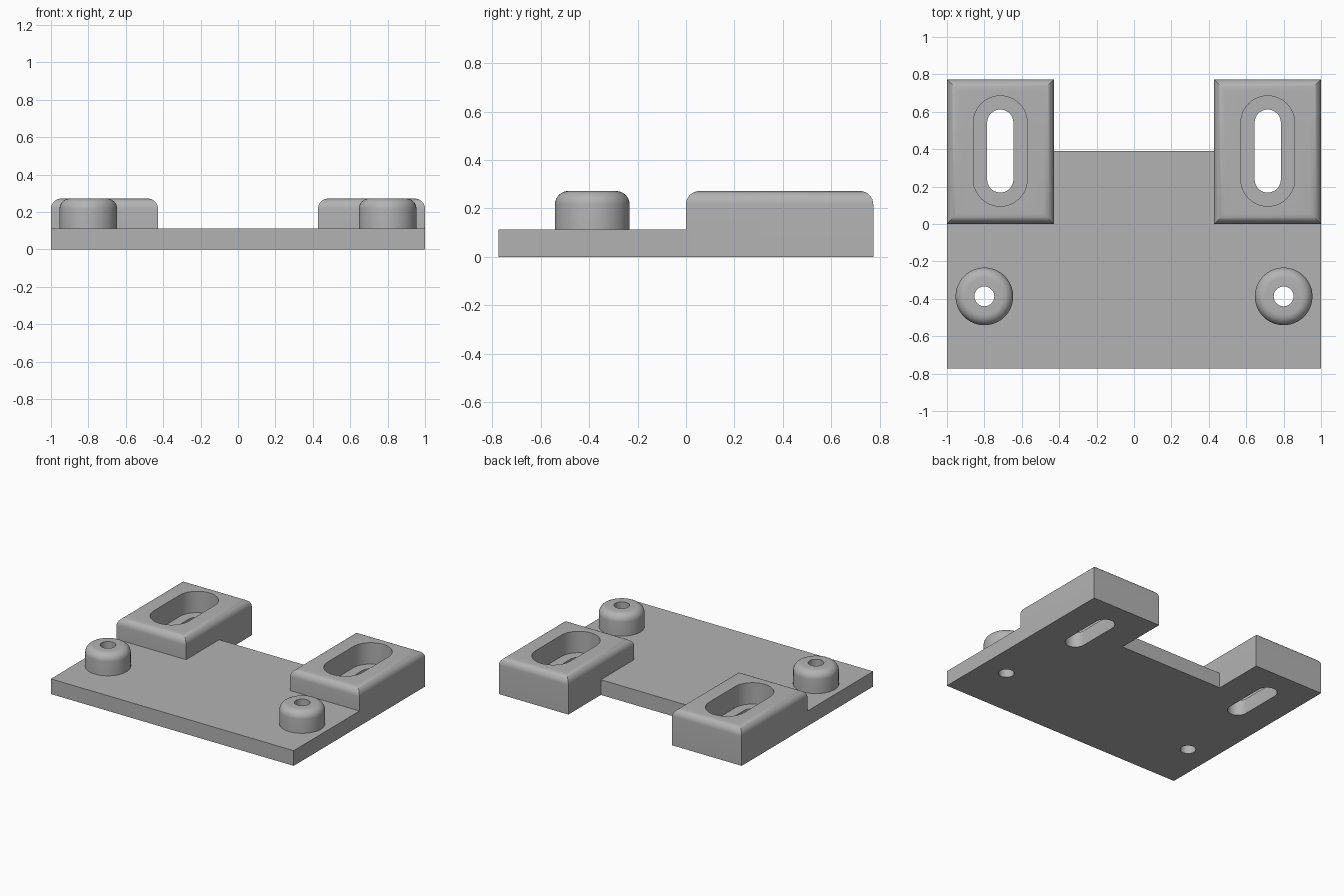
import bpy
import bmesh
from math import pi, cos, sin, radians
from mathutils import Vector

cube = bpy.data.objects.get("Cube")
if cube:
    bpy.data.objects.remove(cube, do_unlink=True)

THICK, TOP, FILLET = 0.113, 0.272, 0.055
BACK, NOTCH = 0.773, 0.39
SLOT_X, SLOT_Y = 0.715, 0.39
BOSS_X, BOSS_Y = 0.8, -0.387

grey = bpy.data.materials.new("plain_grey")
grey.use_nodes = True
colour = (0.45, 0.45, 0.45, 1)
grey.diffuse_color = colour
grey.node_tree.nodes["Principled BSDF"].inputs["Base Color"].default_value = colour


def prism(name, outline, z0, z1, fillet=0):
    """Extrude an outline upward and optionally round its top rim."""
    bm = bmesh.new()
    base = bm.faces.new([bm.verts.new((x, y, z0)) for x, y in outline])
    rise = bmesh.ops.extrude_face_region(bm, geom=[base], use_keep_orig=True)
    verts = [v for v in rise["geom"] if isinstance(v, bmesh.types.BMVert)]
    bmesh.ops.translate(bm, verts=verts, vec=Vector((0, 0, z1 - z0)))
    bmesh.ops.recalc_face_normals(bm, faces=bm.faces)
    if fillet:
        rim = [e for e in bm.edges if all(v.co.z > z1 - 1e-5 for v in e.verts)]
        bmesh.ops.bevel(bm, geom=rim, offset=fillet, segments=8,
                        profile=0.5, affect='EDGES')
    mesh = bpy.data.meshes.new(name)
    bm.to_mesh(mesh)
    bm.free()
    mesh.materials.append(grey)
    obj = bpy.data.objects.new(name, mesh)
    bpy.context.collection.objects.link(obj)
    return obj


def rect(x0, x1, y0, y1):
    return [(x0, y0), (x1, y0), (x1, y1), (x0, y1)]


def circle(cx, cy, r, n=64):
    return [(cx + r * cos(2 * pi * i / n), cy + r * sin(2 * pi * i / n))
            for i in range(n)]


def stadium(cx, cy, r, half_length, n=24):
    """Slot outline with round ends, long along y."""
    d = half_length - r
    return [(cx + r * cos(pi * i / n + a), cy + s * d + r * sin(pi * i / n + a))
            for a, s in ((0, 1), (pi, -1)) for i in range(n + 1)]


def combine(body, tool, operation):
    """Merge or cut a helper part, then discard it."""
    tool.hide_render = True
    mod = body.modifiers.new(operation.lower(), 'BOOLEAN')
    mod.operation, mod.solver, mod.object = operation, 'EXACT', tool
    bpy.context.view_layer.objects.active = body
    bpy.ops.object.modifier_apply(modifier=mod.name)
    bpy.data.objects.remove(tool, do_unlink=True)


# Flat base plate
bracket = prism("mounting_bracket", rect(-1, 1, -BACK, NOTCH), 0, THICK)

# Raised rear blocks and round front bosses
for side in (-1, 1):
    xs = sorted((side * 0.428, side))
    block = prism("slotted_block", rect(*xs, 0, BACK), 0, TOP, FILLET)
    combine(bracket, block, 'UNION')
    boss = prism("boss", circle(side * BOSS_X, BOSS_Y, 0.154), 0.05, TOP, FILLET)
    combine(bracket, boss, 'UNION')

# Counterbored slots and screw holes
for side in (-1, 1):
    x = side * SLOT_X
    for cutter in (
        prism("slot_recess", stadium(x, SLOT_Y, 0.144, 0.295), THICK, 1),
        prism("slot_hole", stadium(x, SLOT_Y, 0.07, 0.222), -1, 1),
        prism("screw_hole", circle(side * BOSS_X, BOSS_Y, 0.053, 40), -1, 1),
    ):
        combine(bracket, cutter, 'DIFFERENCE')

# Clean coplanar seams and smooth the curved faces
bm = bmesh.new()
bm.from_mesh(bracket.data)
bmesh.ops.remove_doubles(bm, verts=bm.verts, dist=1e-5)
bmesh.ops.dissolve_limit(bm, angle_limit=radians(0.5), verts=bm.verts, edges=bm.edges)
bm.to_mesh(bracket.data)
bm.free()
bpy.ops.object.select_all(action='DESELECT')
bracket.select_set(True)
bpy.context.view_layer.objects.active = bracket
bpy.ops.object.shade_smooth_by_angle(angle=radians(30))
